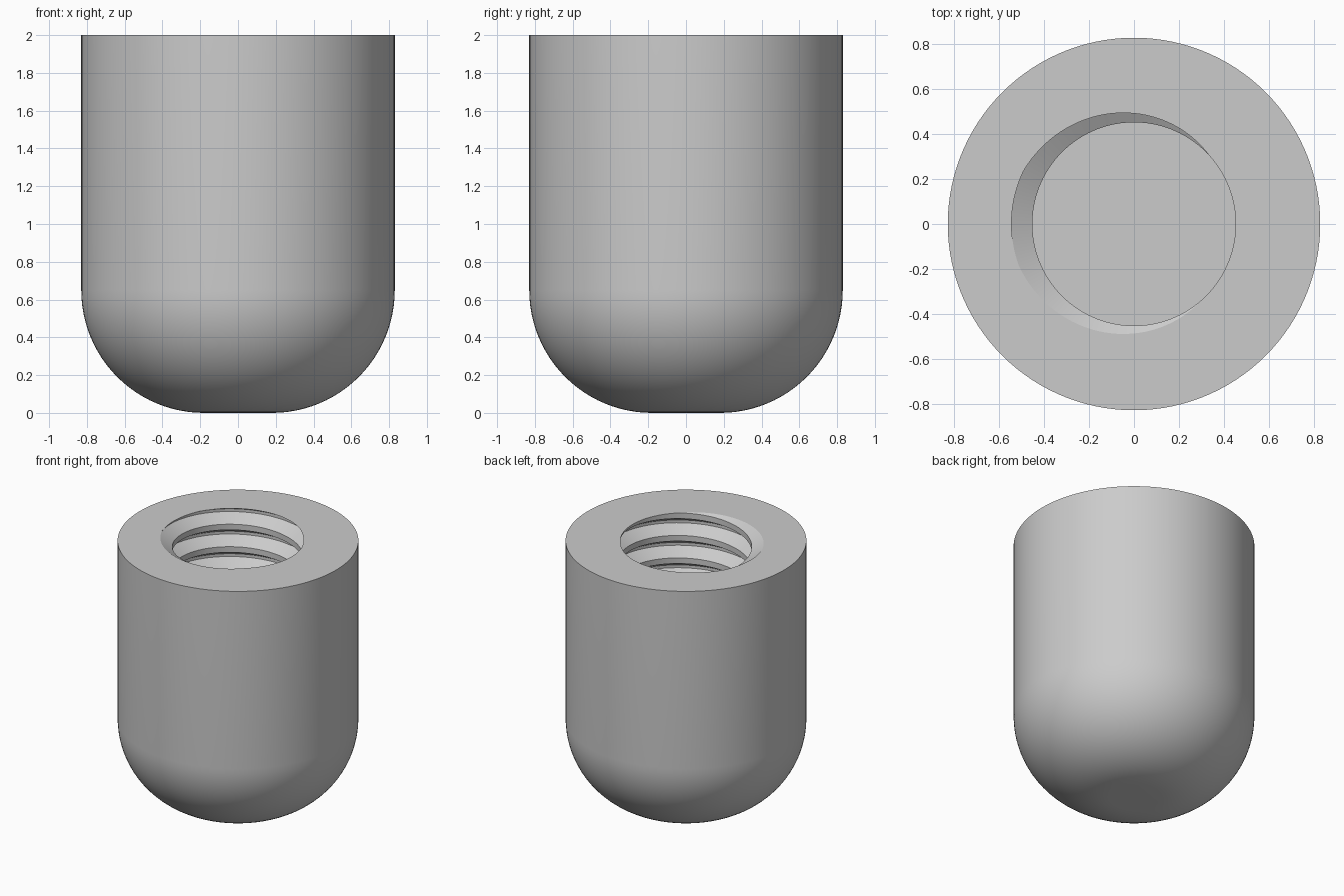
import bpy, bmesh, math
from mathutils import Vector

if "Cube" in bpy.data.objects:
    bpy.data.objects.remove(bpy.data.objects["Cube"], do_unlink=True)

SEG = 120
TOP, FLOOR = 2.0, 0.6           # rim height and depth of the blind hole
R_OUT, FILLET = 0.83, 0.65      # body radius and bottom rounding
R_MINOR, R_MAJOR = 0.453, 0.546
PITCH = 0.171
PHASE = math.radians(177)       # where the groove leaves through the rim

steel = bpy.data.materials.new("grey_steel")
steel.use_nodes = True
colour = (0.6, 0.6, 0.6, 1)
steel.diffuse_color = colour
steel.node_tree.nodes["Principled BSDF"].inputs["Base Color"].default_value = colour

bm = bmesh.new()


def sweep(profile, rise=0.0):
    """Turn a (radius, z) profile about z, climbing by rise per turn."""
    columns = []
    for i in range(SEG + 1):
        a = 2 * math.pi * i / SEG
        columns.append([bm.verts.new((r * math.cos(a), r * math.sin(a), z + rise * i / SEG))
                        for r, z in profile])
    for c, d in zip(columns, columns[1:]):
        for j in range(len(profile) - 1):
            bm.faces.new((c[j], d[j], d[j + 1], c[j + 1]))
    bmesh.ops.remove_doubles(bm, verts=bm.verts[:], dist=1e-5)


def cap(z):
    """Close the open loops lying at height z."""
    edges = [e for e in bm.edges if e.is_boundary
             and all(abs(v.co.z - z) < 1e-4 for v in e.verts)]
    bmesh.ops.triangle_fill(bm, edges=edges, use_beauty=True, normal=(0, 0, 1))


# Internal thread: flat roots and crests joined by sloping flanks
tooth = [(R_MINOR, -3 / 8), (R_MAJOR, -1 / 16), (R_MAJOR, 1 / 16), (R_MINOR, 3 / 8)]
start = TOP - PITCH * PHASE / (2 * math.pi)
turns = math.ceil((TOP - FLOOR) / PITCH) + 2
sweep([(r, start + PITCH * (t + k)) for t in range(-turns, 3) for r, k in tooth], PITCH)

# Trim the thread level with the rim and with the hole floor
for z, direction in ((TOP, 1), (FLOOR, -1)):
    bmesh.ops.bisect_plane(bm, geom=bm.verts[:] + bm.edges[:] + bm.faces[:], dist=1e-6,
                           plane_co=Vector((0, 0, z)), plane_no=Vector((0, 0, direction)),
                           clear_outer=True)
cap(FLOOR)

# Outer body: straight wall running into a rounded base
arc = [math.pi / 2 * i / 24 for i in range(25)]
sweep([(R_OUT, TOP)] + [(R_OUT - FILLET + FILLET * math.cos(a), FILLET - FILLET * math.sin(a))
                        for a in arc])
cap(0)
cap(TOP)

bmesh.ops.recalc_face_normals(bm, faces=bm.faces[:])
mesh = bpy.data.meshes.new("threaded_cap")
bm.to_mesh(mesh)
bm.free()
mesh.materials.append(steel)
body = bpy.data.objects.new("threaded_cap", mesh)
bpy.context.collection.objects.link(body)

bpy.ops.object.select_all(action='DESELECT')
body.select_set(True)
bpy.context.view_layer.objects.active = body
bpy.ops.object.shade_smooth_by_angle(angle=math.radians(25))
